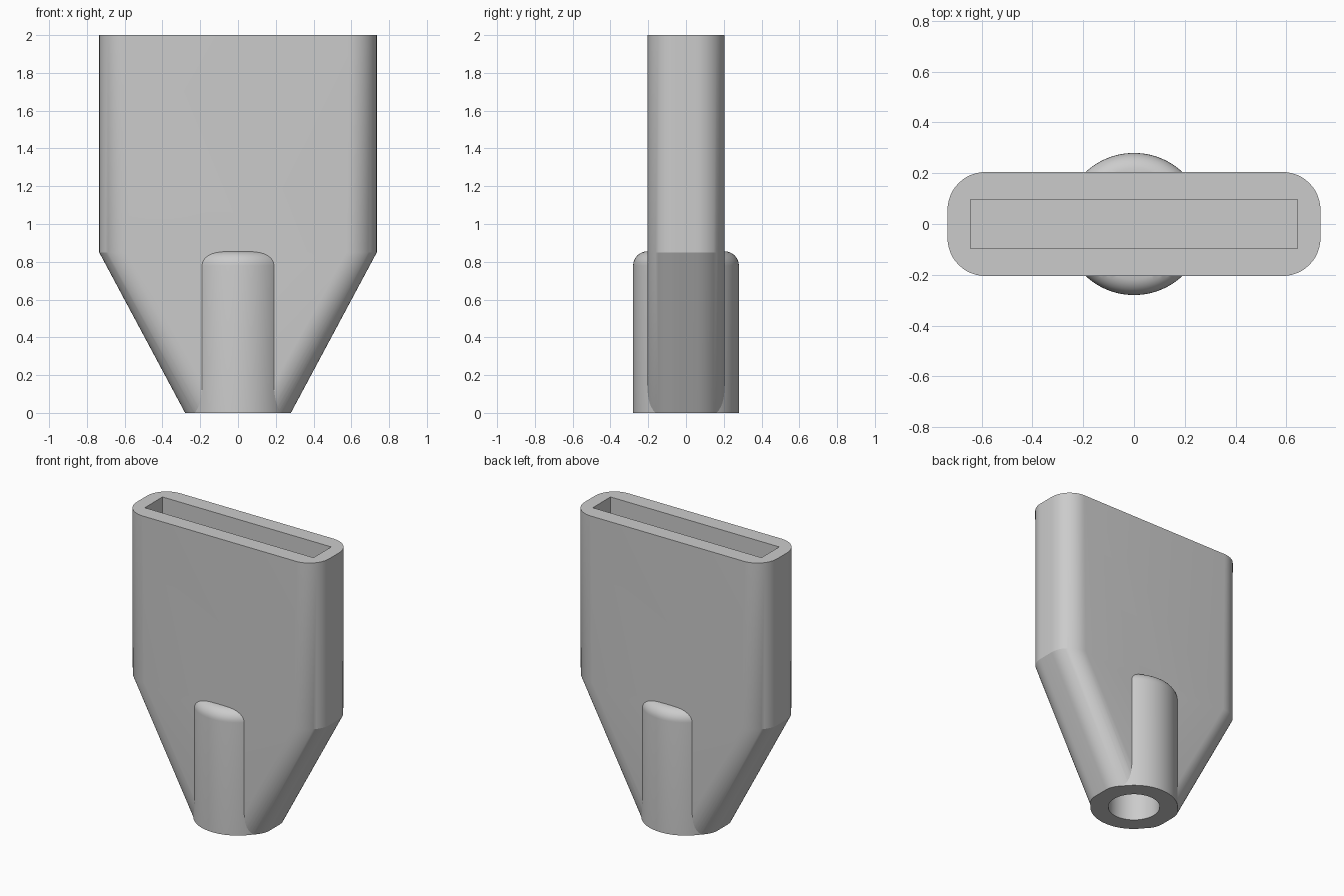
import bpy, bmesh
from math import sin, cos, pi, radians

cube = bpy.data.objects.get("Cube")
if cube:
    bpy.data.objects.remove(cube, do_unlink=True)

grey = bpy.data.materials.new("plain grey")
grey.use_nodes = True
color = (0.6, 0.6, 0.6, 1)
grey.diffuse_color = color
grey.node_tree.nodes["Principled BSDF"].inputs["Base Color"].default_value = color


def loft(name, sections):
    """Solid skinned through matching closed rings of points."""
    bm = bmesh.new()
    rings = [[bm.verts.new(p) for p in ring] for ring in sections]
    n = len(rings[0])
    for low, high in zip(rings, rings[1:]):
        for i in range(n):
            j = (i + 1) % n
            bm.faces.new((low[i], low[j], high[j], high[i]))
    bm.faces.new(rings[0][::-1])
    bm.faces.new(rings[-1])
    mesh = bpy.data.meshes.new(name)
    bm.to_mesh(mesh)
    bm.free()
    mesh.materials.append(grey)
    obj = bpy.data.objects.new(name, mesh)
    bpy.context.collection.objects.link(obj)
    return obj


def rounded_ring(hx, hy, rx, ry, z, steps=12):
    """Rectangle outline with elliptical corners."""
    ring = []
    for q, (sx, sy) in enumerate([(1, 1), (-1, 1), (-1, -1), (1, -1)]):
        for k in range(steps + 1):
            a = (q + k / steps) * pi / 2
            ring.append((sx * (hx - rx) + rx * cos(a),
                         sy * (hy - ry) + ry * sin(a), z))
    return ring


def circle_ring(r, z, n=96):
    return [(r * cos(2 * pi * i / n), r * sin(2 * pi * i / n), z) for i in range(n)]


def rect_ring(hx, hy, z):
    return [(hx, hy, z), (-hx, hy, z), (-hx, -hy, z), (hx, -hy, z)]


def combine(target, other, operation):
    mod = target.modifiers.new(operation, "BOOLEAN")
    mod.object, mod.operation, mod.solver = other, operation, "EXACT"
    bpy.context.view_layer.objects.active = target
    bpy.ops.object.modifier_apply(modifier=mod.name)
    bpy.data.objects.remove(other, do_unlink=True)


# Flat body: tapered lower half, straight upper half
body = loft("flat_nozzle_body", [
    rounded_ring(0.28, 0.205, 0.175, 0.15, 0),
    rounded_ring(0.735, 0.205, 0.16, 0.15, 0.85),
    rounded_ring(0.735, 0.205, 0.15, 0.15, 2),
])

# Round socket with a filleted top
R, F, TOP = 0.28, 0.075, 0.855
fillet = [circle_ring(R - F + F * cos(a), TOP - F + F * sin(a))
          for a in (k * pi / 16 for k in range(9))]
socket = loft("round_socket", [circle_ring(R, 0)] + fillet)
combine(body, socket, "UNION")

# Slot in the top and bore in the bottom
slot = loft("slot_cutter", [rect_ring(0.645, 0.097, z) for z in (0.95, 2.1)])
combine(body, slot, "DIFFERENCE")
bore = loft("bore_cutter", [circle_ring(0.165, z) for z in (-0.1, 0.75)])
combine(body, bore, "DIFFERENCE")

# Smooth shading with sharp rims
bpy.ops.object.select_all(action="DESELECT")
body.select_set(True)
bpy.context.view_layer.objects.active = body
bpy.ops.object.shade_smooth_by_angle(angle=radians(20))
